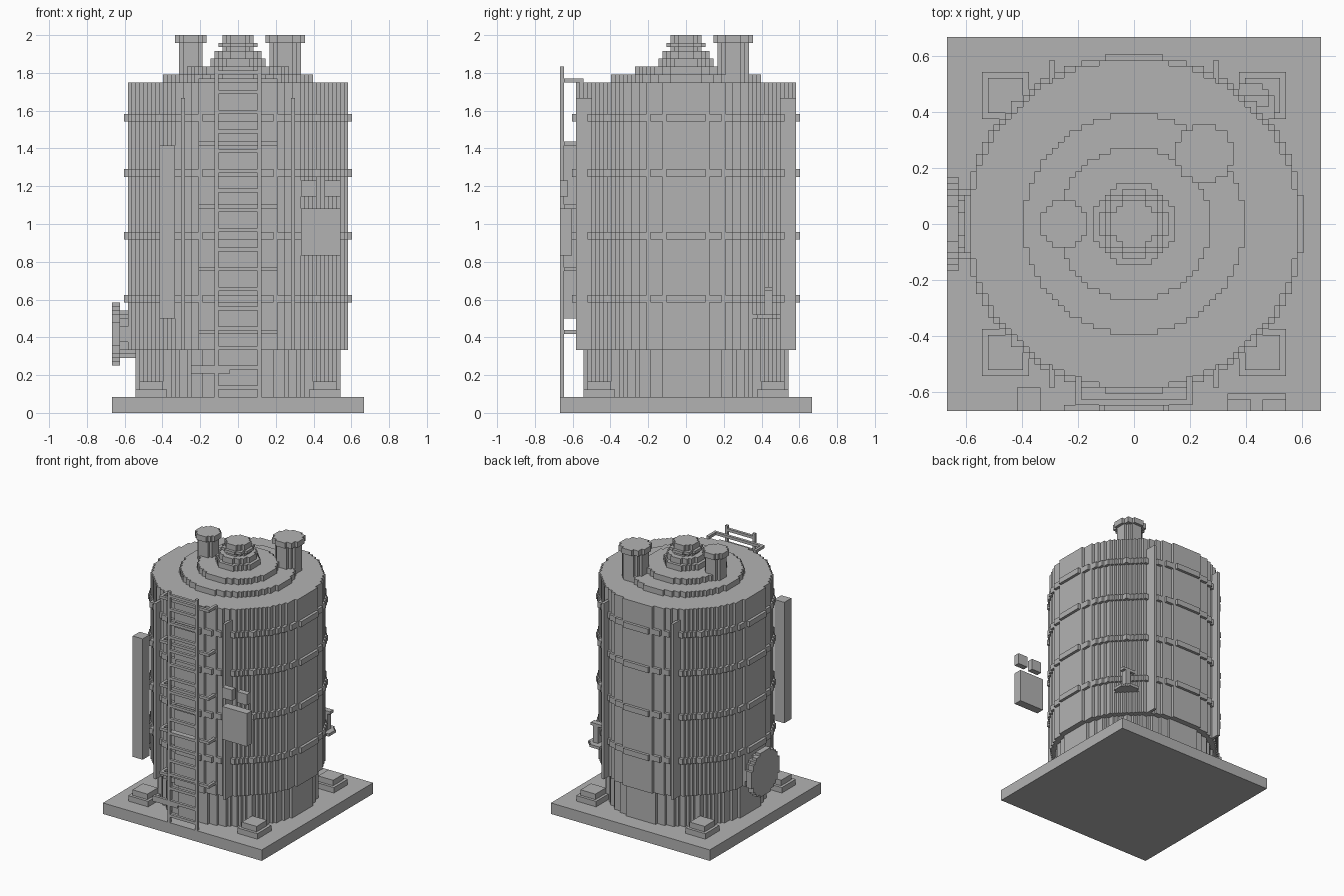
import bpy, math
from mathutils import Vector

if "Cube" in bpy.data.objects:
    bpy.data.objects.remove(bpy.data.objects["Cube"])

V = 1 / 48  # size of one block

mat = bpy.data.materials.new("plain grey")
mat.diffuse_color = (0.45, 0.45, 0.45, 1)
mat.use_nodes = True
mat.node_tree.nodes["Principled BSDF"].inputs["Base Color"].default_value = mat.diffuse_color


def make(name, verts, faces):
    mesh = bpy.data.meshes.new(name)
    mesh.from_pydata([Vector(v) * V for v in verts], [], faces)
    mesh.materials.append(mat)
    obj = bpy.data.objects.new(name, mesh)
    bpy.context.collection.objects.link(obj)
    return obj


def box(name, x0, x1, y0, y1, z0, z1):
    """Box given by its limits in blocks."""
    verts = [(x, y, z) for z in (z0, z1)
             for x, y in ((x0, y0), (x1, y0), (x1, y1), (x0, y1))]
    faces = [(3, 2, 1, 0), (4, 5, 6, 7)]
    faces += [(i, (i + 1) % 4, (i + 1) % 4 + 4, i + 4) for i in range(4)]
    return make(name, verts, faces)


def disc(name, r, a0, a1, cu=0, cv=0, axis="z"):
    """Round prism with a block-stepped outline, along z or x."""
    rows = []
    for j in range(-math.ceil(r), math.ceil(r)):
        c = j + 0.5
        if c * c < r * r:
            w = math.floor(math.sqrt(r * r - c * c) + 0.5)
            if w > 0:
                rows.append((j, w))
    right = []
    for j, w in rows:
        if right and right[-1][0] == w:
            right[-1] = (w, j + 1)          # lengthen a straight run
        else:
            right += [(w, j), (w, j + 1)]
    ring = right + [(-u, v) for u, v in reversed(right)]
    ring = [(u + cu, v + cv) for u, v in ring]
    n = len(ring)
    if axis == "z":
        verts = [(u, v, a) for a in (a0, a1) for u, v in ring]
    else:
        verts = [(a, u, v) for a in (a0, a1) for u, v in ring]
    faces = [tuple(reversed(range(n))), tuple(range(n, 2 * n))]
    faces += [(i, (i + 1) % n, (i + 1) % n + n, i + n) for i in range(n)]
    return make(name, verts, faces)


# Base slab and stepped corner feet
box("base_slab", -32, 32, -32, 32, 0, 4)
for sx in (-1, 1):
    for sy in (-1, 1):
        x, y = 22 * sx, 22 * sy
        box("foot_lower", x - 4, x + 4, y - 4, y + 4, 4, 6)
        box("foot_upper", x - 3, x + 3, y - 3, y + 3, 6, 8)

# Tank body, hoops and stepped roof
disc("skirt", 26.2, 4, 16)
disc("tank_shell", 28.2, 16, 84)
for z in (28, 44, 60, 74):
    disc("hoop", 29, z, z + 2)
disc("roof_lower", 19, 84, 86)
disc("roof_upper", 13, 86, 88)

# Central hatch tower
for r, z0, z1 in ((7, 88, 90), (6, 90, 92), (4, 92, 93), (5, 93, 94), (4, 94, 96)):
    disc("hatch_tower", r, z0, z1)

# Roof vents
disc("small_vent_pipe", 3, 86, 94, -12, 0)
disc("small_vent_cap", 4, 94, 96, -12, 0)
disc("large_vent_pipe", 4, 84, 94, 12, 12)
disc("large_vent_cap", 5, 94, 96, 12, 12)

# Vertical fins
for x in (-14, 14):
    for y in (-28, 24):
        box("fin", x - 0.5, x + 0.5, y, y + 4, 16, 80)

# Ladder with rails, rungs and wall brackets
for x in (-6, 5):
    box("ladder_rail", x, x + 1, -32, -31, 4, 88)
for z in range(6, 87, 5):
    box("ladder_rung", -5, 5, -32, -31, z, z + 1)
for z in range(20, 85, 16):
    box("ladder_bracket", -10, 10, -31, -30, z, z + 1)
    for x in (-10, 9):
        box("ladder_standoff", x, x + 1, -30, -26, z, z + 1)
box("ladder_plate", -12, -2, -32, -31, 10, 12)

# Side panel, control box and gauges
box("tall_panel", -20, -16, -32, -28, 24, 68)
box("control_box", 16, 26, -32, -29, 40, 52)
for x in (16, 22):
    box("gauge", x, x + 4, -32, -30, 55, 59)

# Flanged side pipe
disc("side_pipe", 6, -30, -25, 0, 20, "x")
disc("side_flange", 8, -32, -30, 0, 20, "x")

# Small tap on a round shelf
disc("tap_shelf", 4, 24, 25, 20, 20)
box("tap_post", 20, 22, 20, 22, 25, 31)
box("tap_handle", 18, 23, 20, 22, 31, 32)
